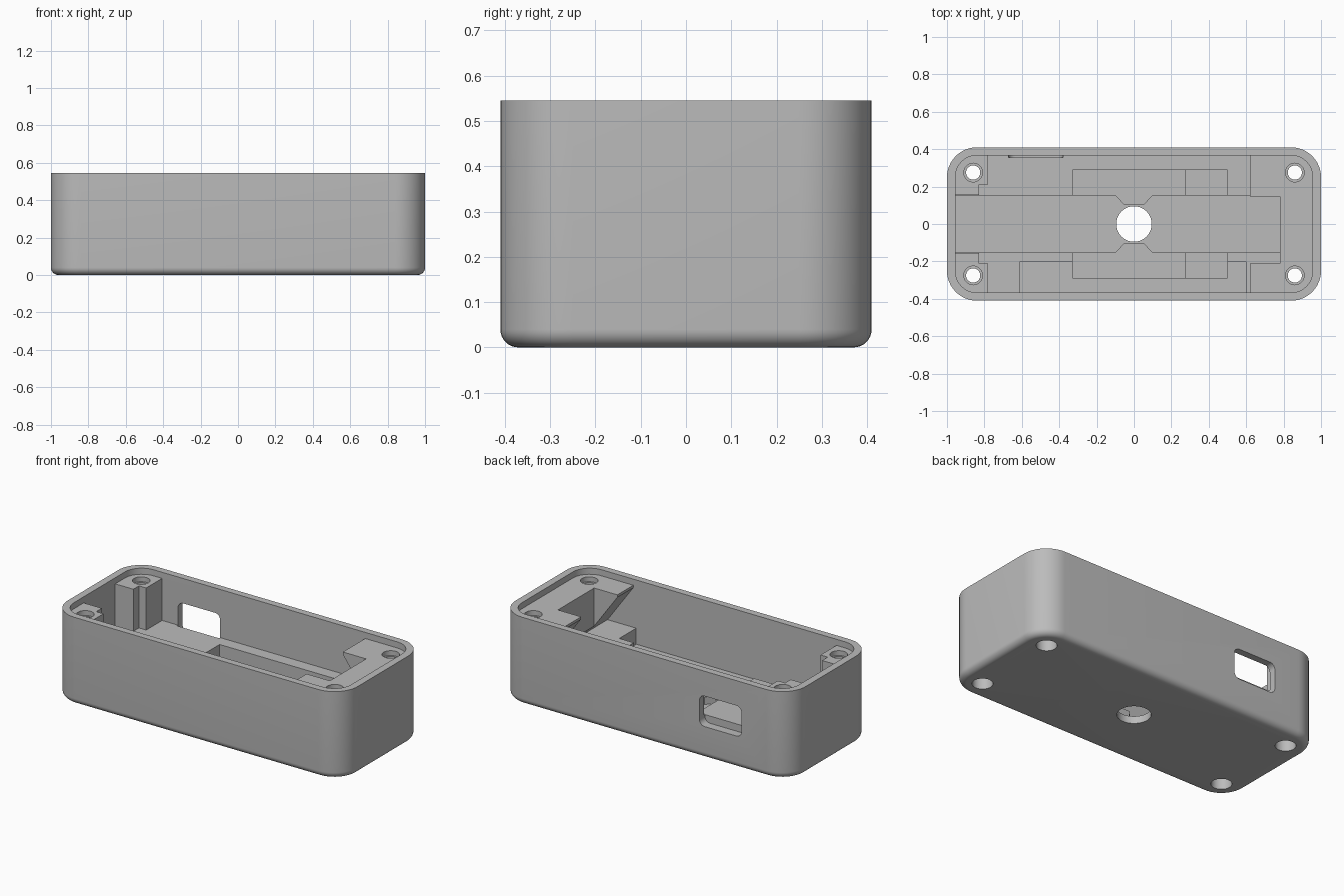
import bpy, bmesh, math
from mathutils import Matrix

if "Cube" in bpy.data.objects:
    bpy.data.objects.remove(bpy.data.objects["Cube"])

WALL_TOP, SHELF, LEDGE, FLOOR = 0.545, 0.507, 0.245, 0.045

grey = bpy.data.materials.new("matte_grey")
grey.use_nodes = True
grey.diffuse_color = (0.5, 0.5, 0.5, 1)
grey.node_tree.nodes["Principled BSDF"].inputs["Base Color"].default_value = (0.5, 0.5, 0.5, 1)


def rounded(x0, x1, y0, y1, r, steps=12):
    """Outline of a rectangle with round corners."""
    corners = [(x1 - r, y1 - r), (x0 + r, y1 - r), (x0 + r, y0 + r), (x1 - r, y0 + r)]
    pts = []
    for i, (cx, cy) in enumerate(corners):
        for s in range(steps + 1):
            a = math.pi / 2 * (i + s / steps)
            pts.append((cx + r * math.cos(a), cy + r * math.sin(a)))
    return pts


def rect(x0, x1, y0, y1):
    return [(x0, y0), (x1, y0), (x1, y1), (x0, y1)]


def circle(cx, cy, r, n=40):
    return [(cx + r * math.cos(2 * math.pi * i / n), cy + r * math.sin(2 * math.pi * i / n))
            for i in range(n)]


def prism(name, pts, lo, hi, upright=False, bevel=0):
    """Extrude an outline along z, or an x-z outline along y when upright."""
    bm = bmesh.new()
    if upright:
        lo, hi = -hi, -lo
    face = bm.faces.new([bm.verts.new((x, y, lo)) for x, y in pts])
    bottom = list(face.edges)
    ext = bmesh.ops.extrude_face_region(bm, geom=[face], use_keep_orig=True)
    top = [v for v in ext["geom"] if isinstance(v, bmesh.types.BMVert)]
    bmesh.ops.translate(bm, verts=top, vec=(0, 0, hi - lo))
    if bevel:
        bmesh.ops.bevel(bm, geom=bottom, offset=bevel, segments=8, profile=0.5, affect='EDGES')
    if upright:
        bm.transform(Matrix.Rotation(math.pi / 2, 4, 'X'))
    bmesh.ops.recalc_face_normals(bm, faces=bm.faces)
    mesh = bpy.data.meshes.new(name)
    bm.to_mesh(mesh)
    bm.free()
    obj = bpy.data.objects.new(name, mesh)
    bpy.context.collection.objects.link(obj)
    return obj


def combine(target, tool, operation):
    """Apply a boolean and discard the tool."""
    tool.hide_render = True
    mod = target.modifiers.new("combine", 'BOOLEAN')
    mod.operation, mod.object, mod.solver = operation, tool, 'EXACT'
    bpy.context.view_layer.objects.active = target
    bpy.ops.object.modifier_apply(modifier=mod.name)
    bpy.data.objects.remove(tool)


# Outer shell with a rounded bottom edge
case = prism("enclosure_base", rounded(-1, 1, -0.41, 0.41, 0.16), 0, WALL_TOP, bevel=0.04)

# Main cavity above the ledge
cavity = prism("cavity", rounded(-0.955, 0.955, -0.367, 0.367, 0.115), LEDGE, 0.7)

# Component pockets sunk in the ledge
pockets = [
    ("battery_pocket", -0.33, 0.275, -0.29, 0.29, 0.09),
    ("contact_pocket", 0.274, 0.5, -0.29, 0.29, 0.115),
    ("front_pocket", -0.61, 0.6, -0.367, -0.2, 0.145),
]
for name, x0, x1, y0, y1, z in pockets:
    combine(cavity, prism(name, rect(x0, x1, y0, y1), z, 0.3), 'UNION')

# Long central channel, narrowed beside the middle hole
side = [(-0.955, 0.152), (-0.1, 0.152), (-0.055, 0.105),
        (0.055, 0.105), (0.1, 0.152), (0.955, 0.152)]
outline = side + [(x, -y) for x, y in reversed(side)]
combine(cavity, prism("channel", outline, FLOOR, 0.29), 'UNION')

# Corner posts: L-shaped blocks left standing
for s in (1, -1):
    post = [(-1.1, 0.155), (-0.83, 0.155), (-0.83, 0.21), (-0.78, 0.21), (-0.78, 0.5), (-1.1, 0.5)]
    combine(cavity, prism("post", [(x, s * y) for x, y in post], 0.2, SHELF), 'DIFFERENCE')

# End shelf on a sloping underside, with a notch
shelf = prism("end_shelf", [(0.62, SHELF), (0.62, SHELF - 0.015), (0.96, 0.02),
                            (1.1, 0.02), (1.1, SHELF)], -0.5, 0.5, upright=True)
combine(shelf, prism("shelf_notch", rect(0.5, 0.78, -0.21, 0.147), 0.1, 0.6), 'DIFFERENCE')
combine(cavity, shelf, 'DIFFERENCE')
combine(case, cavity, 'DIFFERENCE')

# Port window in the back wall
combine(case, prism("port_window", rounded(-0.67, -0.38, 0.2, 0.39, 0.035, 6),
                    0.356, 0.5, upright=True), 'DIFFERENCE')

# Middle hole and stepped screw holes
combine(case, prism("middle_hole", circle(0, 0, 0.095), -0.1, 0.08), 'DIFFERENCE')
for x in (-0.86, 0.86):
    for y in (-0.275, 0.275):
        for r, lo, hi in ((0.038, -0.1, 0.6), (0.05, SHELF - 0.03, 0.6), (0.058, -0.1, 0.1)):
            combine(case, prism("screw_hole", circle(x, y, r, 32), lo, hi), 'DIFFERENCE')

# Finish
case.data.materials.clear()
case.data.materials.append(grey)
for p in case.data.polygons:
    p.material_index = 0
bpy.ops.object.select_all(action='DESELECT')
case.select_set(True)
bpy.context.view_layer.objects.active = case
bpy.ops.object.shade_smooth_by_angle(angle=math.radians(30))
